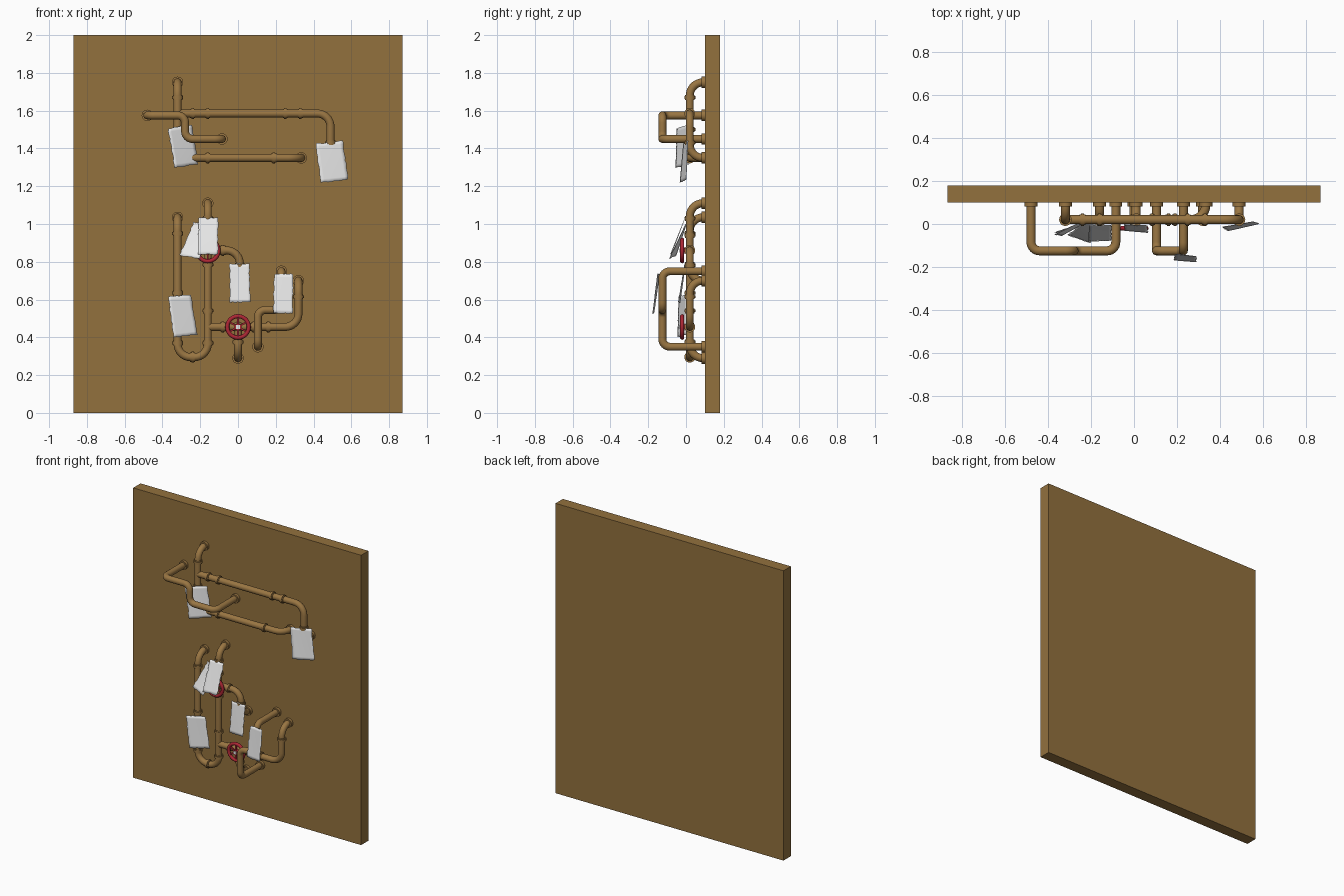
import bpy, bmesh, math, random
from mathutils import Vector, Matrix

if "Cube" in bpy.data.objects:
    bpy.data.objects.remove(bpy.data.objects["Cube"])
random.seed(4)


def mat(name, c):
    m = bpy.data.materials.new(name)
    m.diffuse_color = (*c, 1)
    m.use_nodes = True
    m.node_tree.nodes["Principled BSDF"].inputs["Base Color"].default_value = m.diffuse_color
    return m


WOOD = mat("wall_brown", (0.29, 0.165, 0.048))
BRASS = mat("pipe_brass", (0.32, 0.18, 0.055))
RED = mat("wheel_red", (0.42, 0.02, 0.035))
PAPER = mat("paper_white", (0.8, 0.8, 0.8))
Y, W, F = 0.02, 0.105, -0.125      # pipe plane, wall face, front pipe plane


def finish(bm, name, material, smooth=True):
    me = bpy.data.meshes.new(name)
    bm.to_mesh(me)
    bm.free()
    ob = bpy.data.objects.new(name, me)
    bpy.context.collection.objects.link(ob)
    me.materials.append(material)
    if smooth:
        shade(ob)
    return ob


def shade(ob):
    bpy.ops.object.select_all(action='DESELECT')
    ob.select_set(True)
    bpy.context.view_layer.objects.active = ob
    bpy.ops.object.shade_smooth_by_angle(angle=math.radians(40))


def pipe(name, pts, bend, r=0.021):
    """Round tube along a polyline with filleted corners."""
    p = [Vector(q) for q in pts]
    path = [p[0]]
    for a, b, c in zip(p, p[1:], p[2:]):
        u, v = (a - b).normalized(), (c - b).normalized()
        k = min(bend, (a - b).length * .49 if a is not p[0] else (a - b).length * .9,
                (c - b).length * .49 if c is not p[-1] else (c - b).length * .9)
        o = b + (u + v) * k
        for i in range(9):
            t = i / 8 * math.pi / 2
            path.append(o - v * k * math.cos(t) - u * k * math.sin(t))
    path.append(p[-1])
    cu = bpy.data.curves.new(name, 'CURVE')
    cu.dimensions = '3D'
    cu.bevel_depth, cu.bevel_resolution, cu.use_fill_caps = r, 6, True
    s = cu.splines.new('POLY')
    s.points.add(len(path) - 1)
    for q, co in zip(s.points, path):
        q.co = (*co, 1)
    cu.materials.append(BRASS)
    ob = bpy.data.objects.new(name, cu)
    bpy.context.collection.objects.link(ob)
    bpy.ops.object.select_all(action='DESELECT')
    ob.select_set(True)
    bpy.context.view_layer.objects.active = ob
    bpy.ops.object.convert(target='MESH')
    shade(bpy.context.view_layer.objects.active)


ROT = {'x': Matrix.Rotation(math.pi / 2, 4, 'Y'), 'y': Matrix.Rotation(math.pi / 2, 4, 'X'),
       'z': Matrix.Identity(4)}


def cyl(bm, loc, axis, r, h, n=20):
    bmesh.ops.create_cone(bm, cap_ends=True, segments=n, radius1=r, radius2=r, depth=h,
                          matrix=Matrix.Translation(loc) @ ROT[axis])


# backing wall
bm = bmesh.new()
bmesh.ops.create_cube(bm, size=1, matrix=Matrix.Translation((0, .14, 1)) @ Matrix.Diagonal((1.74, .08, 2, 1)))
finish(bm, "wall_panel", WOOD, False)

# pipe runs
B = 0.07
pipe("upper_riser", [(-.32, W, 1.75), (-.32, Y, 1.75), (-.32, Y, 1.35), (.335, Y, 1.35), (.335, W, 1.35)], B)
pipe("upper_branch", [(-.32, Y, 1.585), (.49, Y, 1.585), (.49, Y, 1.35), (.49, W, 1.35)], B)
pipe("upper_front_pipe", [(-.48, W, 1.575), (-.48, F, 1.575), (-.28, F, 1.575), (-.28, F, 1.45),
                          (-.085, F, 1.45), (-.085, W, 1.45)], .04)
pipe("lower_u_pipe", [(-.32, W, 1.035), (-.32, Y, 1.035), (-.32, Y, .295), (-.16, Y, .295),
                      (-.16, Y, 1.11), (-.16, W, 1.11)], B)
pipe("lower_branch", [(-.16, Y, .455), (.32, Y, .455), (.32, Y, .70), (.32, W, .70)], B)
pipe("lower_drain", [(0, Y, .455), (0, Y, .29), (0, W, .29)], B)
pipe("valve_outlet", [(-.16, Y, .86), (.01, Y, .86), (.01, Y, .70), (.01, W, .70)], B)
pipe("lower_front_pipe", [(.105, W, .35), (.105, F, .35), (.105, F, .545), (.23, F, .545),
                          (.23, F, .75), (.23, W, .75)], .04)

# joint collars: (x, z, axis)
bm = bmesh.new()
for x, z, a in [(-.32, 1.67, 'z'), (-.24, 1.585, 'x'), (-.16, 1.585, 'x'), (.25, 1.585, 'x'), (.33, 1.585, 'x'),
                (.49, 1.43, 'z'), (-.32, 1.5, 'z'), (-.16, 1.35, 'x'), (.19, 1.35, 'x'), (-.32, .95, 'z'),
                (-.32, .635, 'z'), (-.32, .37, 'z'), (-.24, .295, 'x'), (-.16, .37, 'z'), (-.16, .54, 'z'),
                (-.08, .455, 'x'), (-.16, .785, 'z'), (-.16, .94, 'z'), (-.16, 1.03, 'z'), (-.08, .86, 'x'),
                (.01, .78, 'z'), (.085, .455, 'x'), (.16, .455, 'x'), (.32, .615, 'z'), (0, .375, 'z')]:
    cyl(bm, (x, Y, z), a, .025, .026)
    cyl(bm, (x, Y, z), a, .029, .014)
finish(bm, "joint_collars", BRASS)

# wall flanges
bm = bmesh.new()
for x, z in [(-.32, 1.75), (.335, 1.35), (.49, 1.35), (-.48, 1.575), (-.085, 1.45), (-.32, 1.035),
             (-.16, 1.11), (.32, .70), (0, .29), (.01, .70), (.105, .35), (.23, .75)]:
    cyl(bm, (x, .093, z), 'y', .03, .022)
finish(bm, "wall_flanges", BRASS)

# valves: body, stem, hand wheel, hub cap
for n, (x, z) in enumerate([(-.16, .86), (0, .455)], 1):
    bm = bmesh.new()
    bmesh.ops.create_uvsphere(bm, u_segments=20, v_segments=12, radius=.029, matrix=Matrix.Translation((x, Y, z)))
    cyl(bm, (x, 0, z), 'y', .012, .05)
    finish(bm, f"valve_body_{n}", BRASS)
    bpy.ops.mesh.primitive_torus_add(location=(x, -.02, z), rotation=(math.pi / 2, 0, 0), major_segments=32,
                                     minor_segments=10, major_radius=.057, minor_radius=.011)
    rim = bpy.context.object
    rim.name = f"valve_wheel_rim_{n}"
    rim.data.materials.append(RED)
    shade(rim)
    bm = bmesh.new()
    cyl(bm, (x, -.02, z), 'y', .018, .022)
    for i in range(6):
        m = (Matrix.Translation((x, -.02, z)) @ Matrix.Rotation(i * math.pi / 3, 4, 'Y')
             @ Matrix.Translation((0, 0, .033)) @ Matrix.Diagonal((.009, .009, .045, 1)))
        bmesh.ops.create_cube(bm, size=1, matrix=m)
    finish(bm, f"valve_wheel_spokes_{n}", RED)
    bm = bmesh.new()
    bmesh.ops.create_cube(bm, size=1, matrix=Matrix.Translation((x, -.031, z)) @ Matrix.Diagonal((.02, .008, .02, 1)))
    finish(bm, f"valve_hub_nut_{n}", PAPER, False)


def sheet(name, tl, tr, br, bl, nu=8, nv=12):
    """Thin paper sheet between four corners with ragged edges."""
    tl, tr, br, bl = map(Vector, (tl, tr, br, bl))
    bm = bmesh.new()
    g = []
    for j in range(nv + 1):
        for i in range(nu + 1):
            u, v = i / nu, j / nv
            p = bl.lerp(br, u).lerp(tl.lerp(tr, u), v)
            if i in (0, nu):
                p += (tr - tl).normalized() * random.uniform(-.003, .003)
            if j in (0, nv):
                p += (tl - bl).normalized() * random.uniform(-.003, .003)
            g.append(bm.verts.new(p))
    k = nu + 1
    for j in range(nv):
        for i in range(nu):
            a = j * k + i
            bm.faces.new((g[a], g[a + 1], g[a + k + 1], g[a + k]))
    ob = finish(bm, name, PAPER)
    ob.modifiers.new("thickness", 'SOLIDIFY').thickness = .002


# hanging papers
sheet("paper_upper_left", (-.37, -.05, 1.505), (-.245, .01, 1.525), (-.21, .015, 1.315), (-.335, -.055, 1.30))
sheet("paper_upper_right", (.41, -.015, 1.425), (.555, .01, 1.44), (.585, 0, 1.235), (.44, -.033, 1.22))
sheet("paper_valve_front", (-.21, -.005, 1.035), (-.105, -.005, 1.035), (-.105, -.078, .84), (-.21, -.083, .84))
sheet("paper_valve_tilted", (-.235, .005, 1.01), (-.14, -.005, .995), (-.205, -.09, .815), (-.31, -.052, .835))
sheet("paper_outlet", (-.045, -.003, .79), (.06, -.008, .79), (.065, -.042, .585), (-.042, -.032, .585))
sheet("paper_lower_left", (-.37, -.04, .615), (-.25, .0, .625), (-.215, .0, .415), (-.34, -.045, .40))
sheet("paper_lower_right", (.19, -.14, .735), (.29, -.152, .735), (.29, -.178, .525), (.187, -.17, .53))
